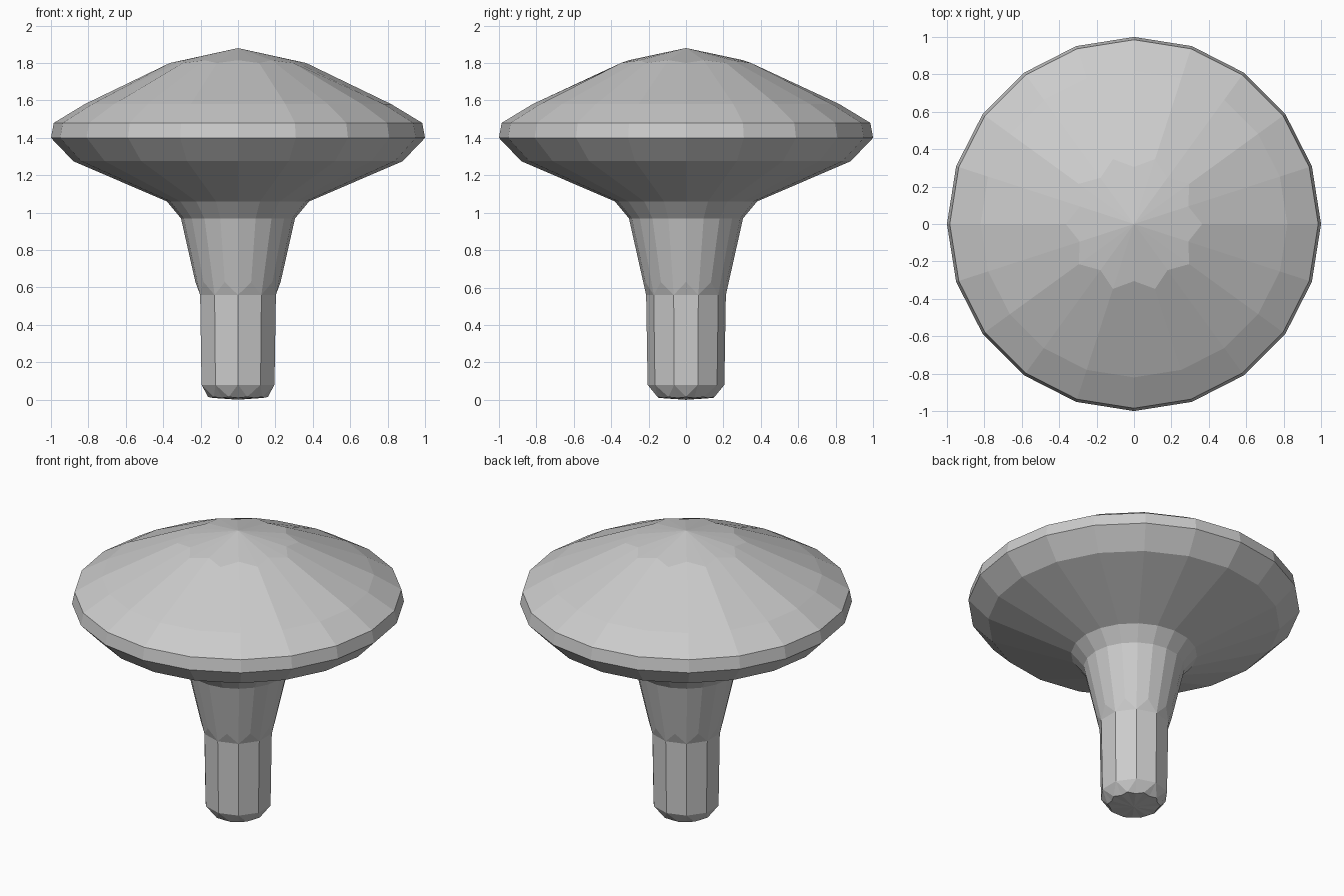
import bpy, bmesh
from math import cos, sin, pi

if "Cube" in bpy.data.objects:
    bpy.data.objects.remove(bpy.data.objects["Cube"])

SIDES = 20


def lathe(name, rings, top=None, bottom=None):
    """Rings run top to bottom: (r, z), or (r, z, r, z) for even and odd columns."""
    bm = bmesh.new()
    loops = []
    for ring in rings:
        ring = ring if len(ring) == 4 else ring * 2
        loop = []
        for i in range(SIDES):
            r, z = ring[2:] if i % 2 else ring[:2]
            a = 2 * pi * i / SIDES
            # even columns on +x; odd columns fall on +y and -y
            loop.append(bm.verts.new((r * cos(a), r * sin(a), z)))
        loops.append(loop)
    for upper, lower in zip(loops, loops[1:]):
        for i in range(SIDES):
            j = (i + 1) % SIDES
            bm.faces.new((upper[i], lower[i], lower[j], upper[j]))
    for z, loop in ((top, loops[0]), (bottom, loops[-1])):
        if z is not None:
            tip = bm.verts.new((0, 0, z))
            for i in range(SIDES):
                bm.faces.new((tip, loop[i], loop[(i + 1) % SIDES]))
    # shared points merge, turning quads into the zigzag triangles
    bmesh.ops.remove_doubles(bm, verts=bm.verts, dist=0.0005)
    bmesh.ops.recalc_face_normals(bm, faces=bm.faces)
    mesh = bpy.data.meshes.new(name)
    bm.to_mesh(mesh)
    bm.free()
    obj = bpy.data.objects.new(name, mesh)
    bpy.context.collection.objects.link(obj)
    # outward normals for an open shell
    if sum(p.normal.dot((p.center.x, p.center.y, 0)) for p in mesh.polygons) < 0:
        mesh.flip_normals()
    return obj


FLAT = cos(pi / 10)  # mid-side radius of a ten-sided ring

# Wide cap with a star-shaped crown facet
lathe("mushroom_cap", [
    (0.365, 1.80, 0.305, 1.815),
    (0.82, 1.58),
    (0.985, 1.48),
    (1.0, 1.40),
    (0.88, 1.275),
    (0.38, 1.06),
], top=1.88)

# Flared neck narrowing to a ten-sided stem with a chamfered foot
lathe("mushroom_stem", [
    (0.38, 1.06),
    (0.305, 0.97),
    (0.228, 0.63, 0.213, 0.56),
    (0.213 * FLAT, 0.56, 0.213, 0.56),
    (0.205 * FLAT, 0.08, 0.205, 0.08),
    (0.16, 0.015, 0.205, 0.08),
    (0.16, 0.015, 0.145, 0.01),
], bottom=0.0)
